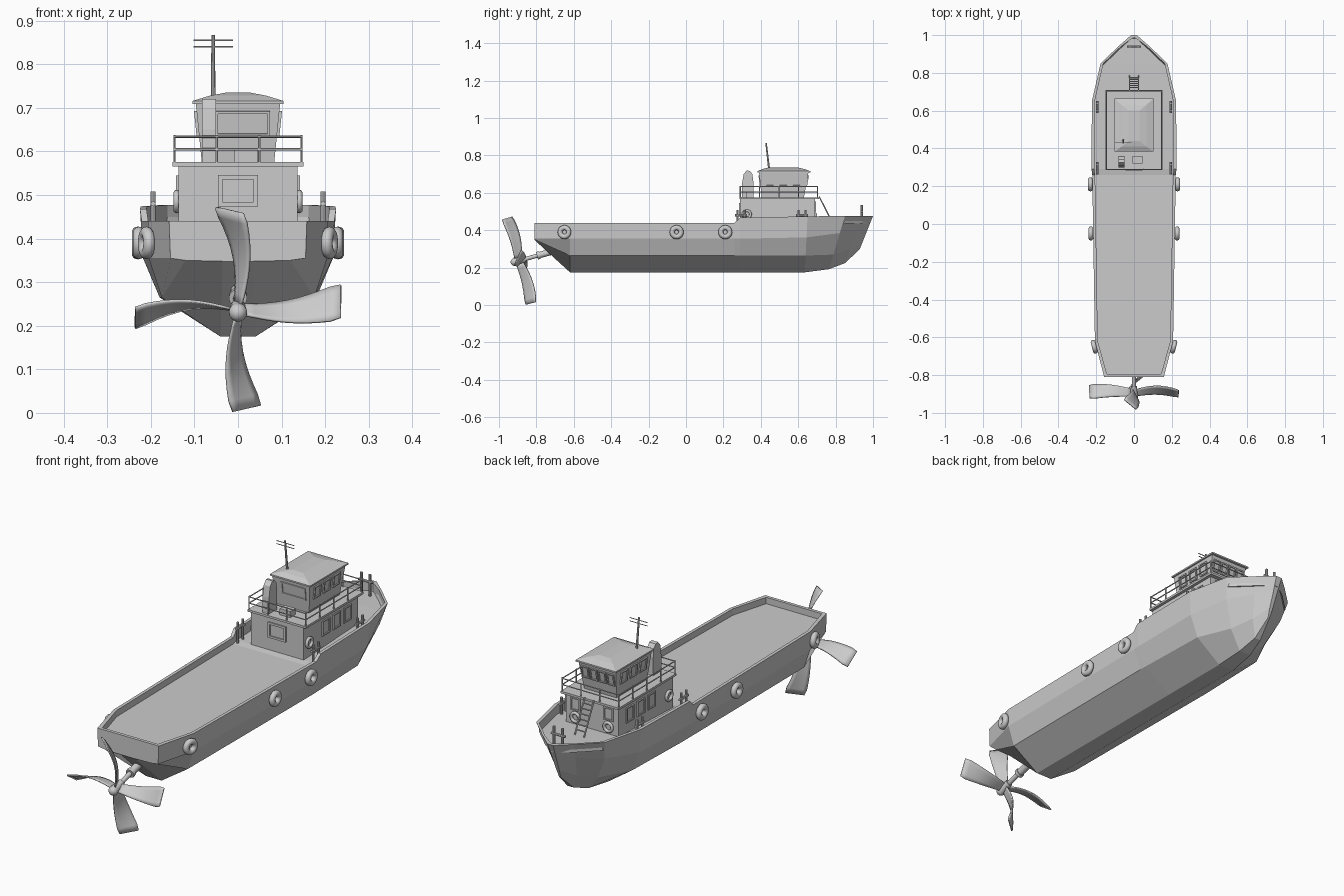
import bpy, bmesh
from math import sin, cos, pi, radians
from mathutils import Vector, Matrix

cube = bpy.data.objects.get("Cube")
if cube:
    bpy.data.objects.remove(cube, do_unlink=True)

grey = bpy.data.materials.new("plain_grey")
grey.use_nodes = True
grey.diffuse_color = (0.6, 0.6, 0.6, 1)
grey.node_tree.nodes["Principled BSDF"].inputs["Base Color"].default_value = (0.6, 0.6, 0.6, 1)


def finish(name, bm, smooth=False):
    bmesh.ops.recalc_face_normals(bm, faces=bm.faces)
    mesh = bpy.data.meshes.new(name)
    bm.to_mesh(mesh)
    bm.free()
    mesh.materials.append(grey)
    mesh.polygons.foreach_set("use_smooth", [smooth] * len(mesh.polygons))
    ob = bpy.data.objects.new(name, mesh)
    bpy.context.collection.objects.link(ob)
    return ob


def skin(bm, rings, closed=True):
    """Join consecutive rings of points with quads."""
    rows = [[bm.verts.new(p) for p in ring] for ring in rings]
    n = len(rows[0])
    for a, b in zip(rows, rows[1:]):
        for i in range(n if closed else n - 1):
            j = (i + 1) % n
            bm.faces.new((a[i], a[j], b[j], b[i]))
    return rows


def rect(x, y0, y1, z):
    return [(-x, y0, z), (x, y0, z), (x, y1, z), (-x, y1, z)]


def stack(name, rings):
    """Solid made of stacked outlines."""
    bm = bmesh.new()
    rows = skin(bm, rings)
    bm.faces.new(rows[0])
    bm.faces.new(rows[-1])
    return finish(name, bm)


def add_rod(bm, a, b, r, r2=None, sides=8):
    a, b = Vector(a), Vector(b)
    d = b - a
    m = Matrix.Translation((a + b) / 2) @ d.to_track_quat("Z", "Y").to_matrix().to_4x4()
    bmesh.ops.create_cone(bm, cap_ends=True, segments=sides, radius1=r,
                          radius2=r if r2 is None else r2, depth=d.length, matrix=m)


def rods(name, segments, r, sides=8):
    bm = bmesh.new()
    for a, b in segments:
        add_rod(bm, a, b, r, sides=sides)
    return finish(name, bm)


def ring(name, centre, axis, major, minor):
    """Torus facing along an axis."""
    q = Vector(axis).to_track_quat("Z", "Y")
    bm = bmesh.new()
    loops = []
    for i in range(25):
        u = 2 * pi * i / 24
        loops.append([Vector(centre) + q @ Vector((
            (major + minor * cos(v)) * cos(u), (major + minor * cos(v)) * sin(u), minor * sin(v)))
            for v in [2 * pi * k / 10 for k in range(10)]])
    skin(bm, loops)
    bmesh.ops.remove_doubles(bm, verts=bm.verts, dist=1e-5)
    return finish(name, bm, True)


def window(name, centre, across, up, w, h, rim=0.006, depth=0.006):
    """Raised frame around a sunken pane."""
    c, u, v = Vector(centre), Vector(across).normalized(), Vector(up).normalized()
    n = u.cross(v)

    def outline(inset, lift):
        return [c + u * sx * (w / 2 - inset) + v * sz * (h / 2 - inset) + n * lift
                for sx, sz in ((-1, -1), (1, -1), (1, 1), (-1, 1))]
    bm = bmesh.new()
    rows = skin(bm, [outline(0, -0.003), outline(0, depth), outline(rim, depth), outline(rim, 0.001)])
    bm.faces.new(rows[-1])
    return finish(name, bm)


# Hull: y, rake, deck height, then (x, z) for keel, bilge, chine and rim
STATIONS = [
    (-0.81, 0, 0.41, (0.035, 0.348), (0.12, 0.35), (0.155, 0.355), (0.158, 0.44)),
    (-0.62, 0, 0.41, (0.04, 0.175), (0.175, 0.265), (0.205, 0.355), (0.207, 0.44)),
    (0.26, 0, 0.41, (0.04, 0.175), (0.18, 0.265), (0.217, 0.355), (0.221, 0.44)),
    (0.29, 0, 0.415, (0.04, 0.175), (0.18, 0.265), (0.218, 0.355), (0.225, 0.468)),
    (0.65, 0.05, 0.43, (0.04, 0.175), (0.17, 0.265), (0.213, 0.362), (0.223, 0.474)),
    (0.85, 0.3, 0.435, (0.03, 0.192), (0.1, 0.27), (0.155, 0.385), (0.177, 0.477)),
    (0.94, 0.35, 0.435, (0.015, 0.225), (0.05, 0.3), (0.07, 0.4), (0.083, 0.477)),
    (1.0, 0.4, 0.435, (0.004, 0.3), (0.008, 0.34), (0.011, 0.42), (0.015, 0.477)),
]
sections = []
for i, (y, rake, deck, *pts) in enumerate(STATIONS):
    rx, rz = pts[-1]
    inner_y = y + (0.015 if i == 0 else -0.015 if i == len(STATIONS) - 1 else 0)
    inner_x = max(rx - 0.015, 0.006)
    half = [(x, y - rake * (rz - z), z) for x, z in pts]
    half += [(inner_x, inner_y, rz), (inner_x, inner_y, deck)]
    sections.append(half + [(-x, py, z) for x, py, z in reversed(half)])
bm = bmesh.new()
rows = skin(bm, sections)
for end in (rows[0], rows[-1]):
    bm.faces.new(end[:4] + end[8:])
    bm.faces.new((end[3], end[4], end[7], end[8]))
    bm.faces.new((end[4], end[5], end[6], end[7]))
finish("hull", bm)

# Deckhouse, wheelhouse and roof
stack("deckhouse", [rect(0.136, 0.29, 0.69, 0.4), rect(0.136, 0.29, 0.69, 0.568)])
stack("upper_deck", [rect(0.15, 0.285, 0.71, 0.566), rect(0.15, 0.285, 0.71, 0.576)])
stack("wheelhouse", [rect(0.083, 0.405, 0.63, 0.574), rect(0.097, 0.39, 0.655, 0.712)])
stack("roof", [rect(0.104, 0.383, 0.665, 0.709), rect(0.104, 0.383, 0.665, 0.716),
               rect(0.065, 0.41, 0.63, 0.728), rect(0.028, 0.44, 0.6, 0.735)])
stack("deck_hatch", [[(x + 0.018, y, z) for x, y, z in rect(0.027, 0.32, 0.36, z0)] for z0 in (0.574, 0.605)])

# Funnel with a rounded top
profile = [(0.298, 0.574), (0.36, 0.574), (0.36, 0.66), (0.355, 0.7),
           (0.342, 0.717), (0.325, 0.72), (0.308, 0.7), (0.3, 0.65)]
stack("funnel", [[(x, y, z) for y, z in profile] for x in (-0.083, -0.05)])

# Windows of the deckhouse and the wheelhouse
window("aft_window", (0, 0.29, 0.51), (1, 0, 0), (0, 0, 1), 0.092, 0.072, 0.01)
window("wheelhouse_aft_window", (0.011, 0.397, 0.664), (1, 0, 0), (0, -0.015, 0.138), 0.125, 0.058)
for x in (-0.066, -0.022, 0.022, 0.066):
    window("wheelhouse_front_window", (x, 0.646, 0.664), (-1, 0, 0), (0, 0.025, 0.138), 0.038, 0.058)
for s, side in ((1, "left"), (-1, "right")):
    for y in (0.45, 0.52, 0.59):
        window(side + "_wheelhouse_window", (s * 0.092, y, 0.664), (0, s, 0), (s * 0.014, 0, 0.138), 0.05, 0.058)
    for y in (0.45, 0.53, 0.61):
        window(side + "_deckhouse_window", (s * 0.136, y, 0.51), (0, s, 0), (0, 0, 1), 0.055, 0.07)
    window(side + "_front_window", (s * 0.085, 0.69, 0.525), (-1, 0, 0), (0, 0, 1), 0.05, 0.06)
    # Life rings
    ring(side + "_side_life_ring", (s * 0.141, 0.325, 0.485), (s, 0, 0), 0.02, 0.007)
    ring(side + "_front_life_ring", (s * 0.085, 0.695, 0.465), (0, 1, 0), 0.02, 0.007)
    # Tyre fenders
    for y, x, slant in ((-0.65, 0.21, -0.26), (-0.05, 0.228, 0), (0.21, 0.231, 0)):
        ring(side + "_tyre", (s * x, y, 0.39), (s * cos(slant), sin(slant), 0), 0.024, 0.0135)
    # Mooring posts in pairs along the bulwark
    for y in (0.295, 0.62):
        rods(side + "_mooring_posts",
             [((s * 0.195, y + d, 0.41), (s * 0.195, y + d, 0.508)) for d in (-0.019, 0.019)]
             + [((s * 0.195, y - 0.032, 0.48), (s * 0.195, y + 0.032, 0.48))], 0.006)

rods("bow_mooring_posts", [((x, 0.94, 0.43), (x, 0.94, 0.535)) for x in (-0.022, 0.022)]
     + [((-0.036, 0.94, 0.5), (0.036, 0.94, 0.5))], 0.006)

# Railing round the upper deck
corners = [(-0.146, 0.29), (0.146, 0.29), (0.146, 0.704), (-0.146, 0.704)]
rails = []
for (ax, ay), (bx, by) in zip(corners, corners[1:] + corners[:1]):
    rails += [((ax, ay, z), (bx, by, z)) for z in (0.605, 0.634)]
    steps = 4 if ax == bx else 3
    for k in range(steps):
        t = k / steps
        px, py = ax + (bx - ax) * t, ay + (by - ay) * t
        rails.append(((px, py, 0.574), (px, py, 0.638)))
rods("railing", rails, 0.0028, 6)

# Ladder up to the upper deck
foot, head = Vector((0, 0.785, 0.435)), Vector((0, 0.712, 0.58))
off = Vector((0.024, 0, 0))
rods("ladder", [(foot + off, head + off), (foot - off, head - off)]
     + [(foot.lerp(head, k / 7) - off, foot.lerp(head, k / 7) + off) for k in range(1, 7)], 0.0035, 6)

# Mast with two yards
bm = bmesh.new()
add_rod(bm, (-0.057, 0.446, 0.71), (-0.057, 0.428, 0.867), 0.0055, 0.004)
for z, y in ((0.84, 0.431), (0.855, 0.43)):
    add_rod(bm, (-0.102, y, z), (-0.012, y, z), 0.002, sides=6)
finish("mast", bm)

# Propeller shaft, hub and four twisted blades
place = Matrix.Translation((0, -0.893, 0.237)) @ Matrix.Rotation(0.27, 4, "X")
bm = bmesh.new()
add_rod(bm, (0, 0, 0), (0, 0.24, 0), 0.011, sides=16)
add_rod(bm, (0, 0.11, 0), (0, 0.24, 0), 0.017, sides=16)
add_rod(bm, (0, 0.1, 0), (0, 0.115, 0), 0.021, sides=16)
add_rod(bm, (0, -0.025, 0), (0, 0.035, 0), 0.021, 0.016, sides=16)
bmesh.ops.create_uvsphere(bm, u_segments=16, v_segments=8, radius=0.021,
                          matrix=Matrix.Translation((0, -0.025, 0)))
bmesh.ops.transform(bm, matrix=place, verts=bm.verts)
finish("propeller_shaft", bm, True)

for k in range(4):
    grid = []
    for i in range(10):
        t = i / 9
        chord = 0.042 + 0.052 * t - (0.012 if i == 9 else 0)
        angle = radians(72 - 32 * t)
        lean = 0.012 * sin(pi * t) - 0.02 * t * t
        row = []
        for j in range(6):
            c = (j / 5 - 0.5) * chord
            row.append((lean + c * cos(angle), 0.012 * sin(pi * t) - c * sin(angle), 0.012 + 0.224 * t))
        grid.append(row)
    bm = bmesh.new()
    skin(bm, grid, closed=False)
    bmesh.ops.transform(bm, matrix=place @ Matrix.Rotation(k * pi / 2, 4, "Y"), verts=bm.verts)
    blade = finish("propeller_blade", bm, True)
    thick = blade.modifiers.new("thickness", "SOLIDIFY")
    thick.thickness = 0.006
    thick.offset = 0

# Smooth the round parts but keep hard edges
bpy.ops.object.select_all(action="DESELECT")
for ob in bpy.context.collection.objects:
    if ob.type == "MESH" and ob.name.startswith("propeller_shaft"):
        ob.select_set(True)
        bpy.context.view_layer.objects.active = ob
bpy.ops.object.shade_smooth_by_angle(angle=radians(40))
